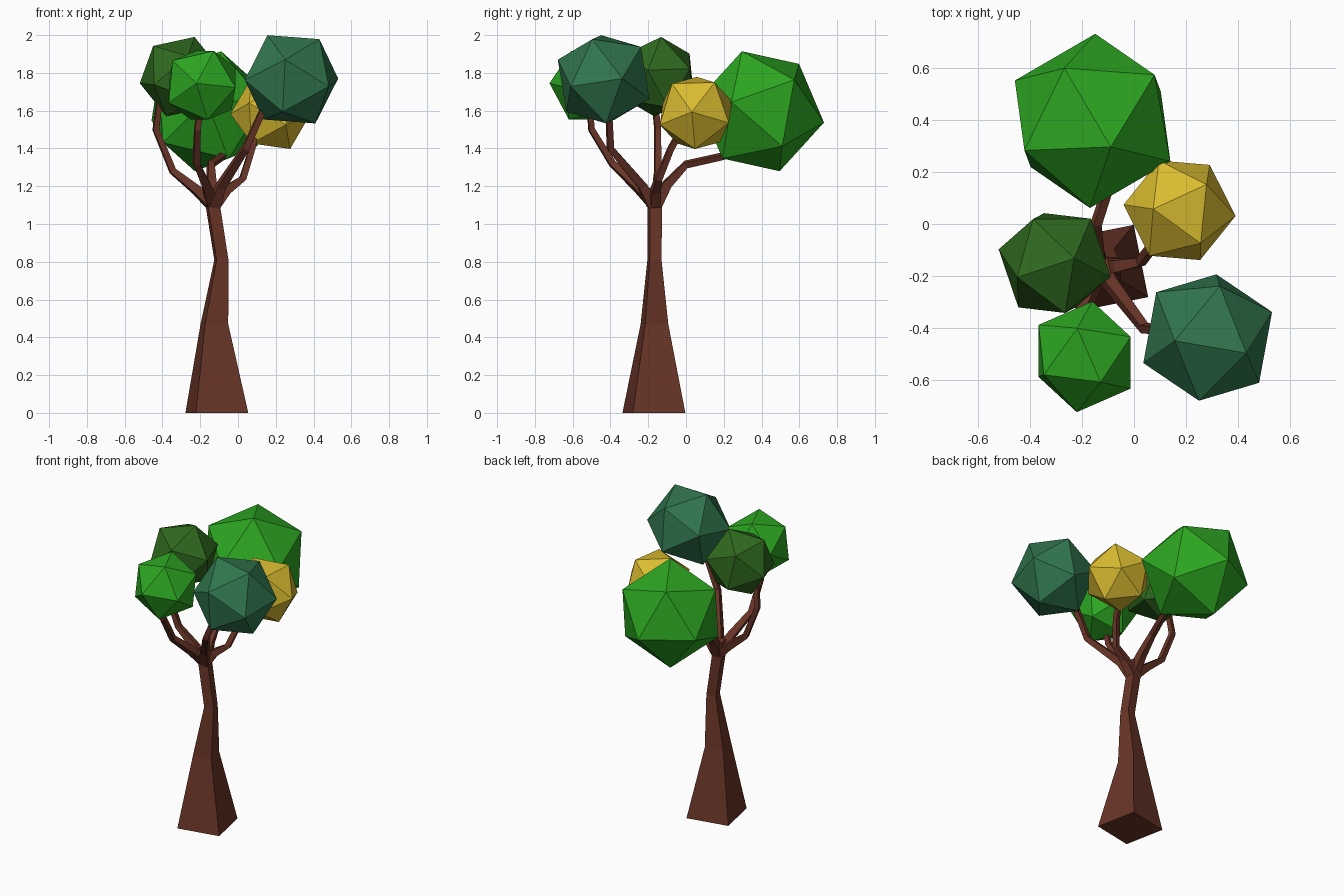
import bpy, bmesh, math
from mathutils import Vector, Matrix

if "Cube" in bpy.data.objects:
    bpy.data.objects.remove(bpy.data.objects["Cube"])


def material(name, rgb):
    m = bpy.data.materials.new(name)
    m.diffuse_color = (*rgb, 1)
    m.use_nodes = True
    m.node_tree.nodes["Principled BSDF"].inputs["Base Color"].default_value = m.diffuse_color
    return m


def finish(bm, name, mat):
    bmesh.ops.recalc_face_normals(bm, faces=bm.faces)
    me = bpy.data.meshes.new(name)
    bm.to_mesh(me)
    bm.free()
    me.materials.append(mat)
    bpy.context.collection.objects.link(bpy.data.objects.new(name, me))


def frame(a, b):
    """Orthonormal frame with first axis along a and second towards b."""
    x = Vector(a).normalized()
    z = x.cross(Vector(b)).normalized()
    return Matrix((x, z.cross(x), z)).transposed()


def tube(name, path, radii, mat, level=False):
    """Four-sided tapering tube; level keeps the rings horizontal."""
    pts = [Vector(p) for p in path]
    bm = bmesh.new()
    rings = []
    start = math.atan2(-0.11, 0.165)
    for i, (p, r) in enumerate(zip(pts, radii)):
        t = (pts[min(i + 1, len(pts) - 1)] - pts[max(i - 1, 0)]).normalized()
        if level:
            t = Vector((0, 0, 1))
        q = Vector((0, 0, 1)).rotation_difference(t)
        ring = []
        for k in range(4):
            a = start + k * math.pi / 2
            ring.append(bm.verts.new(p + q @ Vector((r * math.cos(a), r * math.sin(a), 0))))
        rings.append(ring)
    for lo, hi in zip(rings, rings[1:]):
        for k in range(4):
            n = (k + 1) % 4
            bm.faces.new((lo[k], lo[n], hi[n], hi[k]))
    bm.faces.new(rings[0])
    bm.faces.new(rings[-1])
    finish(bm, name, mat)


def foliage(name, centre, radius, v1, v2, mat):
    """Icosahedron turned so two neighbouring corners point along v1 and v2."""
    bm = bmesh.new()
    bmesh.ops.create_icosphere(bm, subdivisions=1, radius=radius)
    bm.verts.ensure_lookup_table()
    a = bm.verts[0]
    b = a.link_edges[0].other_vert(a)
    rot = frame(v1, v2) @ frame(a.co, b.co).transposed()
    bmesh.ops.transform(bm, matrix=Matrix.Translation(centre) @ rot.to_4x4(), verts=bm.verts)
    finish(bm, name, mat)


bark = material("bark", (0.14, 0.035, 0.02))
green = material("leaf_green", (0.025, 0.38, 0.015))
dark = material("leaf_dark", (0.028, 0.14, 0.013))
teal = material("leaf_teal", (0.03, 0.18, 0.075))
gold = material("leaf_gold", (0.7, 0.5, 0.03))

# Trunk
tube("trunk",
     [(-.112, -.17, 0), (-.125, -.167, .47), (-.088, -.167, .81), (-.132, -.165, 1.09), (-.13, -.165, 1.19)],
     [.2, .088, .045, .046, .05], bark, level=True)

# Branches
branches = {
    "front_branch": [(-.14, -.18, 1.12), (-.165, -.26, 1.2), (-.22, -.39, 1.32), (-.215, -.5, 1.5), (-.2, -.51, 1.62)],
    "right_front_branch": [(-.125, -.175, 1.1), (-.09, -.23, 1.2), (.04, -.40, 1.4), (.14, -.41, 1.62)],
    "left_branch": [(-.135, -.165, 1.1), (-.22, -.155, 1.18), (-.345, -.15, 1.28), (-.435, -.15, 1.5), (-.41, -.17, 1.7)],
    "right_back_branch": [(-.125, -.165, 1.1), (-.06, -.16, 1.18), (.025, -.145, 1.24), (.075, -.08, 1.4), (.1, 0, 1.54)],
    "back_branch": [(-.13, -.16, 1.1), (-.14, -.1, 1.21), (-.145, .0, 1.315), (-.08, .2, 1.36)],
}
for name, path in branches.items():
    tube(name, path, [.042, .033, .024, .022, .02][:len(path)], bark)

# Foliage clumps
foliage("back_foliage", (-.159, .396, 1.597), .34, (.07, -.10, .318), (-.11, .205, .243), green)
foliage("right_front_foliage", (.283, -.436, 1.766), .266, (-.127, -.013, .234), (.153, -.06, .208), teal)
foliage("left_foliage", (-.305, -.15, 1.78), .224, (.075, .018, .21), (-.145, -.055, .16), dark)
foliage("front_foliage", (-.19, -.51, 1.735), .215, (-.03, -.213, .01), (.03, -.10, -.185), green)
foliage("right_back_foliage", (.175, .0525, 1.588), .216, (-.10, .005, .189), (-.115, -.175, .05), gold)
